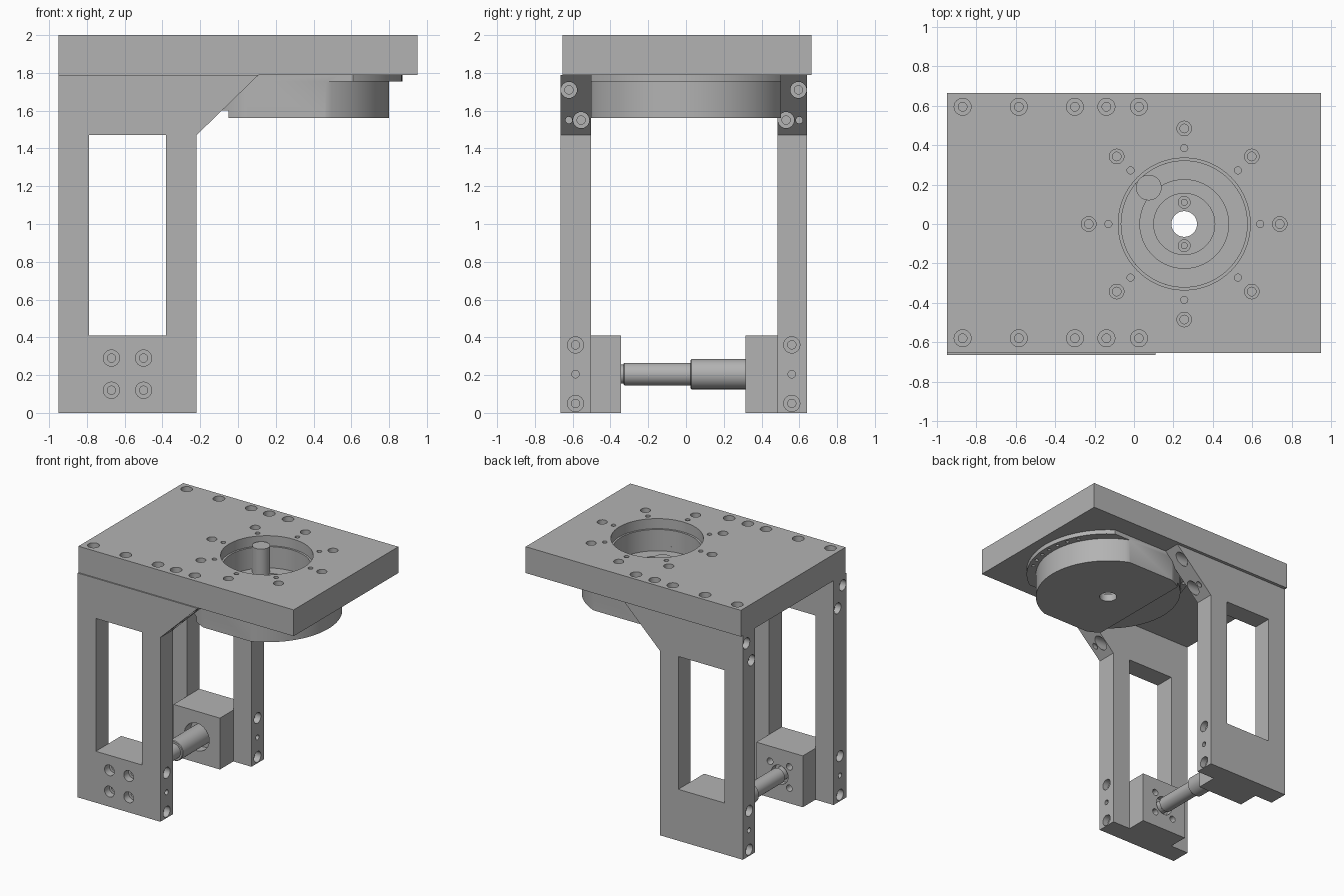
import bpy, bmesh, math
from mathutils import Matrix, Vector

if "Cube" in bpy.data.objects:
    bpy.data.objects.remove(bpy.data.objects["Cube"])

metal = bpy.data.materials.new("machined_grey")
metal.use_nodes = True
GREY = (0.45, 0.45, 0.45, 1)
metal.diffuse_color = GREY
metal.node_tree.nodes["Principled BSDF"].inputs["Base Color"].default_value = GREY


def finish(name, bm):
    bmesh.ops.recalc_face_normals(bm, faces=bm.faces)
    mesh = bpy.data.meshes.new(name)
    bm.to_mesh(mesh)
    bm.free()
    ob = bpy.data.objects.new(name, mesh)
    bpy.context.collection.objects.link(ob)
    mesh.materials.append(metal)
    return ob


def add_box(bm, x, y, z):
    size = Matrix.Diagonal((x[1] - x[0], y[1] - y[0], z[1] - z[0], 1))
    mid = Matrix.Translation((sum(x) / 2, sum(y) / 2, sum(z) / 2))
    bmesh.ops.create_cube(bm, size=1, matrix=mid @ size)


def box(name, x, y, z):
    bm = bmesh.new()
    add_box(bm, x, y, z)
    return finish(name, bm)


def add_lathe(bm, profile, origin, axis, steps=24, ring=False):
    """Revolve (radius, height) points about an axis; ring closes the profile on itself."""
    turn = Vector((0, 0, 1)).rotation_difference(Vector(axis)).to_matrix().to_4x4()
    place = Matrix.Translation(origin) @ turn
    loops = []
    for r, h in profile:
        loops.append([bm.verts.new(place @ Vector((r * math.cos(a), r * math.sin(a), h)))
                      for a in (math.tau * i / steps for i in range(steps))])
    pairs = list(zip(loops, loops[1:]))
    if ring:
        pairs.append((loops[-1], loops[0]))
    else:
        bm.faces.new(loops[0])
        bm.faces.new(loops[-1])
    for a, b in pairs:
        for i in range(steps):
            j = (i + 1) % steps
            bm.faces.new((a[i], a[j], b[j], b[i]))


def lathe(name, profile, origin, axis=(0, 0, 1), steps=64, ring=False):
    bm = bmesh.new()
    add_lathe(bm, profile, origin, axis, steps, ring)
    return finish(name, bm)


def bore(bm, origin, axis, r=0.043, depth=0.06, inner=0.022, total=0.16):
    """Counterbored screw hole going along the axis from a surface point."""
    add_lathe(bm, [(r, -0.02), (r, depth), (inner, depth), (inner, total)], origin, axis)


def hole(bm, origin, axis, r, depth, steps=20):
    add_lathe(bm, [(r, -0.02), (r, depth)], origin, axis, steps)


def cut(ob, bm):
    tool = finish("cutter", bm)
    mod = ob.modifiers.new("cut", "BOOLEAN")
    mod.operation, mod.solver, mod.object = "DIFFERENCE", "EXACT", tool
    bpy.context.view_layer.objects.active = ob
    bpy.ops.object.modifier_apply(modifier=mod.name)
    bpy.data.objects.remove(tool)


DOWN, CX = (0, 0, -1), 0.255
circle = [(math.cos(k * math.pi / 4), math.sin(k * math.pi / 4)) for k in range(8)]

# Top plate with edge screws, bolt circle and stepped central opening
plate = box("top_plate", (-0.95, 0.95), (-0.655, 0.665), (1.79, 2))
bm = bmesh.new()
for y in (-0.58, 0.595):
    for x in (-0.87, -0.585, -0.3, -0.14, 0.025):
        bore(bm, (x, y, 2), DOWN, depth=0.09, total=0.3)
for c, s in circle:
    bore(bm, (CX + 0.485 * c, 0.485 * s, 2), DOWN, 0.037, total=0.17)
    hole(bm, (CX + 0.385 * c, 0.385 * s, 2), DOWN, 0.018, 0.1)
add_lathe(bm, [(0.335, -0.02), (0.335, 0.08), (0.32, 0.08), (0.32, 0.3)], (CX, 0, 2), DOWN, 64)
cut(plate, bm)

# Round housing under the plate: flange, drum and stepped cup
housing = lathe("round_housing", [
    (0.065, 1.56), (0.545, 1.56), (0.545, 1.755), (0.615, 1.755), (0.615, 1.79), (0.32, 1.79),
    (0.32, 1.75), (0.225, 1.75), (0.225, 1.68), (0.155, 1.68), (0.155, 1.62), (0.065, 1.62)],
    (CX, 0, 0), steps=96, ring=True)
bm = bmesh.new()
for s in (-1, 1):
    add_box(bm, (-1, 1), sorted((s * 0.503, s * 0.8)), (1.4, 1.9))
    hole(bm, (CX, s * 0.503, 1.72), (0, -s, 0), 0.037, 0.08)
    bore(bm, (CX, s * 0.11, 1.62), DOWN, 0.03, 0.02, 0.015, 0.04)
cut(housing, bm)
bm = bmesh.new()
add_box(bm, (-0.6, -0.05), (-0.7, 0.7), (1.4, 1.6))
for k in range(-3, 4):
    for side in (0, math.pi):
        a = side + k * math.pi / 20
        hole(bm, (CX + 0.58 * math.cos(a), 0.58 * math.sin(a), 1.755), (0, 0, 1), 0.014, 0.02, 12)
cut(housing, bm)

# Locating peg in the cup
peg = lathe("locating_peg", [(0.065, 1.67), (0.065, 1.96)], (0.075, 0.185, 0), steps=32)


# Side legs: gusseted profile with a window and screw holes in both ends
def leg(name, y0, y1, mid, high, low, pin):
    bm = bmesh.new()
    outline = [(-0.95, 0), (-0.22, 0), (-0.22, 1.47), (0.11, 1.79), (-0.95, 1.79)]
    face = bm.faces.new([bm.verts.new((x, y0, z)) for x, z in outline])
    out = bmesh.ops.extrude_face_region(bm, geom=[face])
    bmesh.ops.translate(bm, vec=(0, y1 - y0, 0),
                        verts=[v for v in out["geom"] if isinstance(v, bmesh.types.BMVert)])
    ob = finish(name, bm)
    bm = bmesh.new()
    add_box(bm, (-0.79, -0.38), (y0 - 0.1, y1 + 0.1), (0.41, 1.47))
    for x, d in ((-0.22, -1), (-0.95, 1)):
        for z in (0.05, 0.36):
            bore(bm, (x, mid, z), (d, 0, 0), depth=0.05, total=0.12)
        hole(bm, (x, mid, 0.205), (d, 0, 0), 0.02, 0.1)
    for y, z, x in ((high, 1.71, 0.11), (low, 1.55, -0.06)):
        bore(bm, (x, y, z), (-1, 0, 0), depth=0.17, total=0.25)
        bore(bm, (-0.95, y, z), (1, 0, 0), depth=0.05, total=0.12)
    hole(bm, (-0.06, pin, 1.55), (-1, 0, 0), 0.018, 0.2)
    cut(ob, bm)
    return ob


front_leg = leg("front_leg", -0.665, -0.504, -0.585, -0.62, -0.555, -0.62)
back_leg = leg("back_leg", 0.484, 0.64, 0.56, 0.595, 0.53, 0.6)

# Bearing blocks inside the feet of the legs
front_block = box("front_block", (-0.79, -0.38), (-0.504, -0.345), (0, 0.41))
back_block = box("back_block", (-0.79, -0.38), (0.315, 0.484), (0, 0.41))
SX, SZ = -0.585, 0.205
bm = bmesh.new()
outer = bmesh.new()
for x in (SX - 0.085, SX + 0.085):
    for z in (SZ - 0.085, SZ + 0.085):
        hole(bm, (x, -0.345, z), (0, -1, 0), 0.026, 0.1)
        bore(outer, (x, -0.665, z), (0, 1, 0), total=0.13)
hole(bm, (SX, -0.345, SZ), (0, -1, 0), 0.075, 0.05, 32)
cut(front_block, bm)
cut(front_leg, outer)
bm = bmesh.new()
hole(bm, (SX, 0.315, SZ), (0, 1, 0), 0.11, 0.08, 32)
cut(back_block, bm)

# Stepped cross shaft between the blocks
shaft = lathe("cross_shaft", [
    (0.05, -0.42), (0.05, -0.33), (0.055, -0.33), (0.06, -0.325), (0.06, 0.025),
    (0.075, 0.025), (0.08, 0.03), (0.08, 0.42)], (SX, 0, SZ), (0, 1, 0), 48)

# Smooth round walls, keep machined edges crisp
for ob in (plate, housing, peg, front_leg, back_leg, front_block, back_block, shaft):
    bpy.ops.object.select_all(action="DESELECT")
    ob.select_set(True)
    bpy.context.view_layer.objects.active = ob
    bpy.ops.object.shade_smooth_by_angle(angle=math.radians(30))
